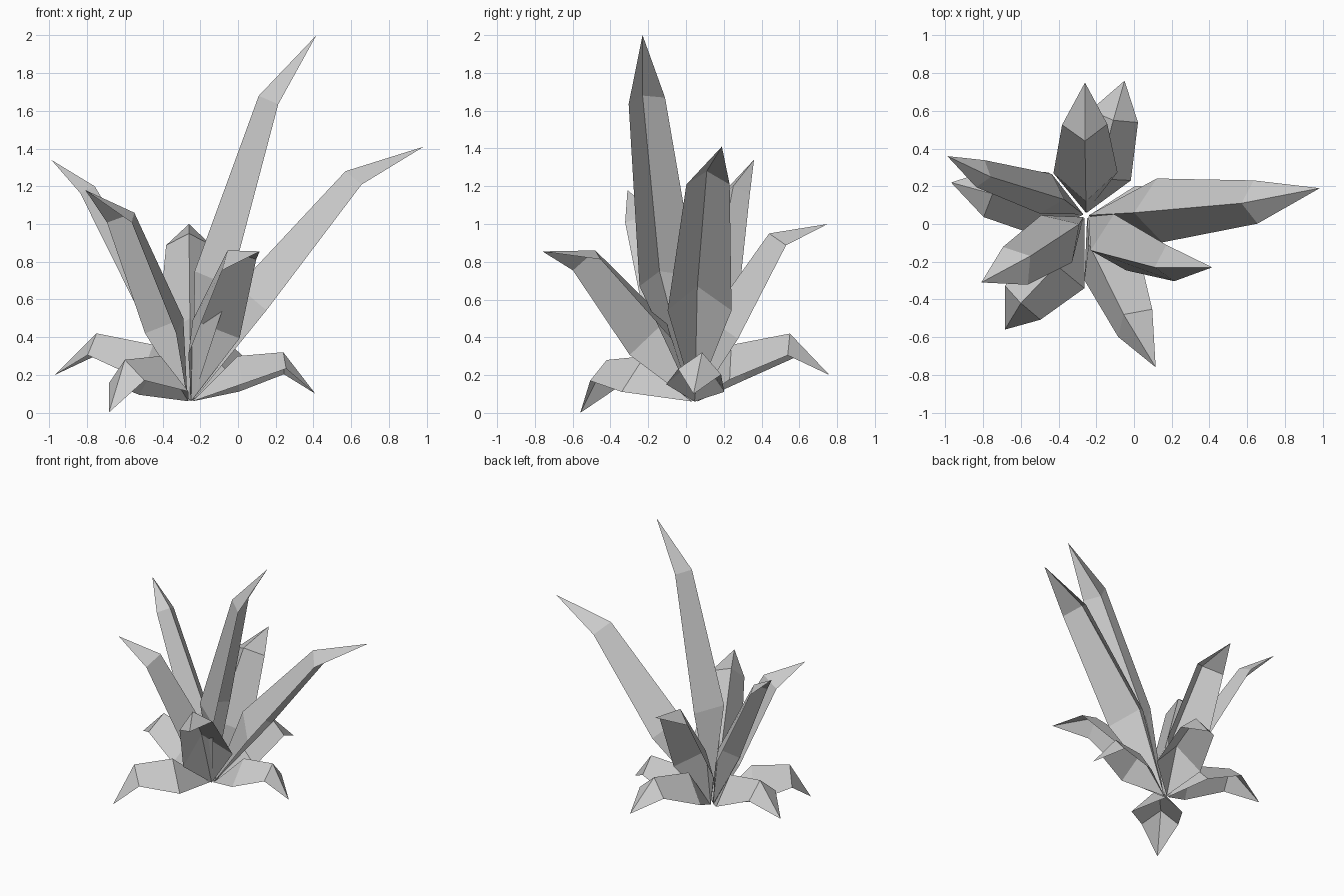
import bpy
from math import sin, cos
from mathutils import Vector

if "Cube" in bpy.data.objects:
    bpy.data.objects.remove(bpy.data.objects["Cube"])

ROOT = Vector((-0.255, 0.045, 0.06))


def leaf(name, c1, c2, tip, w1, w2, roll=0.0):
    """Folded blade: root point, two three-point ribs (edge, ridge, edge), tip."""
    c1, c2, tip = Vector(c1), Vector(c2), Vector(tip)
    t = (c2 - c1).normalized()
    side = t.cross(Vector((0, 0, 1))).normalized()
    up = side.cross(t)
    s = side * cos(roll) + up * sin(roll)
    n = up * cos(roll) - side * sin(roll)
    out = Vector((tip.x - ROOT.x, tip.y - ROOT.y, 0)).normalized() * 0.015
    verts = [ROOT + out]
    for c, w, fold in ((c1, w1, 1.1), (c2, w2, 0.9)):
        low = c - n * w * fold
        verts += [low - s * w, c, low + s * w]
    verts.append(tip)
    faces = [(0, 2, 1), (0, 3, 2),
             (1, 2, 5, 4), (2, 3, 6, 5),
             (4, 5, 7), (5, 6, 7)]
    mesh = bpy.data.meshes.new(name)
    mesh.from_pydata([tuple(v) for v in verts], [], faces)
    ob = bpy.data.objects.new(name, mesh)
    bpy.context.collection.objects.link(ob)
    return ob


# Tall upright leaves
leaf("tall_leaf_right", (-.23, -.14, .75), (.11, -.23, 1.68), (.415, -.23, 2.0), .155, .10, -.5)
leaf("long_leaf_right", (0, .06, .67), (.57, .11, 1.28), (.985, .19, 1.41), .17, .115)
leaf("tall_leaf_left", (-.37, .13, .55), (-.76, .25, 1.2), (-.99, .36, 1.34), .11, .075)

# Middle leaves
leaf("middle_leaf_left", (-.29, 0, .50), (-.55, -.17, 1.06), (-.81, -.31, 1.18), .15, .12)
leaf("middle_leaf_front", (-.24, -.105, .49), (-.055, -.48, .86), (.115, -.76, .855), .18, .12, -.33)
leaf("middle_leaf_back", (-.255, .12, .50), (-.26, .44, .95), (-.26, .75, 1.0), .17, .12)

# Low drooping leaves
leaf("low_leaf_right", (0, .07, .30), (.24, .085, .32), (.41, .04, .10), .155, .115, .13)
leaf("low_leaf_front", (-.41, -.22, .30), (-.60, -.42, .28), (-.685, -.56, 0), .18, .13, -.05)
leaf("low_leaf_left", (-.45, .10, .36), (-.75, .16, .42), (-.97, .22, .20), .17, .13)
leaf("low_leaf_back", (-.19, .24, .36), (-.11, .55, .42), (-.05, .76, .20), .17, .13)
